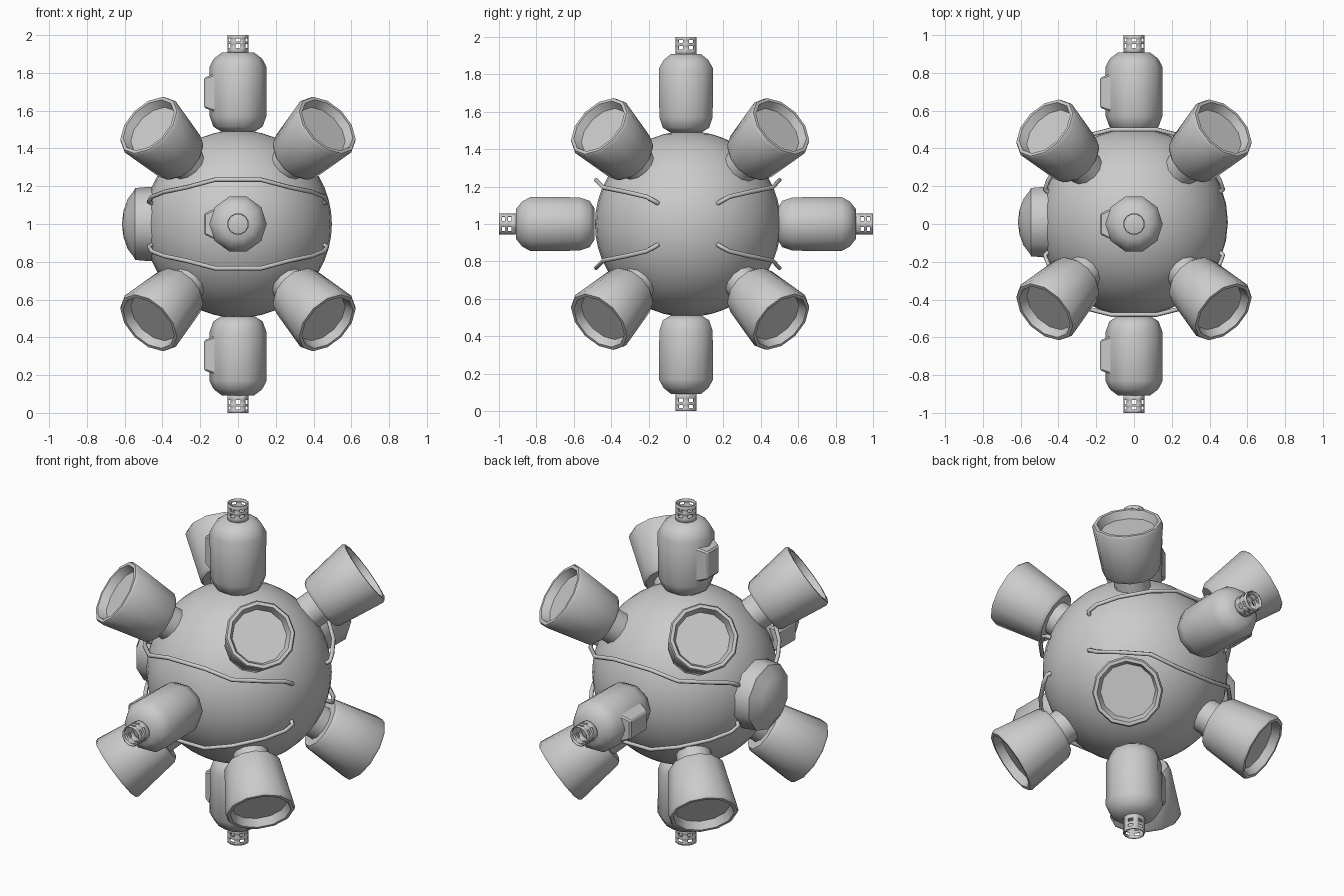
import bpy, bmesh
from math import cos, sin, tau, pi, radians
from mathutils import Matrix, Vector

cube = bpy.data.objects.get("Cube")
if cube:
    bpy.data.objects.remove(cube, do_unlink=True)

GREY = (0.6, 0.6, 0.6, 1)
metal = bpy.data.materials.new("light_grey_metal")
metal.use_nodes = True
metal.diffuse_color = GREY
metal.node_tree.nodes["Principled BSDF"].inputs["Base Color"].default_value = GREY

CENTRE = Vector((0, 0.01, 1))


def finish(name, bm, matrix, angle=42):
    """Turn a bmesh into a placed, shaded object."""
    bmesh.ops.recalc_face_normals(bm, faces=bm.faces)
    mesh = bpy.data.meshes.new(name)
    bm.to_mesh(mesh)
    bm.free()
    mesh.materials.append(metal)
    obj = bpy.data.objects.new(name, mesh)
    bpy.context.collection.objects.link(obj)
    obj.matrix_world = matrix
    bpy.ops.object.select_all(action='DESELECT')
    obj.select_set(True)
    bpy.context.view_layer.objects.active = obj
    bpy.ops.object.shade_smooth_by_angle(angle=radians(angle))
    return obj


def lathe(profile, sides, skip=None, capped=True):
    """Revolve (radius, height) points round z; skip(row, side) leaves holes."""
    bm = bmesh.new()
    rings = [[bm.verts.new((r * cos(tau * i / sides), r * sin(tau * i / sides), h))
              for i in range(sides)] for r, h in profile]
    for row, (low, high) in enumerate(zip(rings, rings[1:])):
        for i in range(sides):
            j = (i + 1) % sides
            if not (skip and skip(row, i)):
                bm.faces.new((low[i], low[j], high[j], high[i]))
    if capped:
        bm.faces.new(rings[0][::-1])
        bm.faces.new(rings[-1])
    return bm


# Spherical hull
bm = bmesh.new()
bmesh.ops.create_uvsphere(bm, u_segments=32, v_segments=24, radius=0.497)
finish("hull", bm, Matrix.Translation(CENTRE))

# Domed hatch on the right side
hatch = [(0.197, 0.40), (0.197, 0.47), (0.19, 0.545), (0.175, 0.552),
         (0.13, 0.585), (0.07, 0.606), (0.015, 0.613)]
finish("side_hatch", lathe(hatch, 10),
       Matrix.Translation(CENTRE) @ Matrix.Rotation(-pi / 2, 4, 'Y'))

# Eight thruster cups on necks, pointing to the corners
cup = [(0.097, -0.14), (0.097, 0), (0.14, 0), (0.155, 0.02), (0.191, 0.285),
       (0.183, 0.30), (0.165, 0.30), (0.148, 0.255)]
for sx in (-1, 1):
    for sy in (-1, 1):
        for sz in (-1, 1):
            place = Vector((0.30 * sx, 0.022 + 0.314 * sy, 1 + 0.35 * sz))
            turn = Vector((sx, sy, sz)).to_track_quat('Z', 'Y').to_matrix().to_4x4()
            name = "thruster_%s_%s_%s" % ("left" if sx > 0 else "right",
                                          "back" if sy > 0 else "front",
                                          "top" if sz > 0 else "bottom")
            finish(name, lathe(cup, 12), Matrix.Translation(place) @ turn)

# Four capsule probes with a side box and a slotted tip
capsule = [(0.09, 0.49), (0.13, 0.515), (0.15, 0.57), (0.152, 0.83),
           (0.128, 0.875), (0.085, 0.908)]
tip = [(0.058, h) for h in (0.90, 0.933, 0.952, 0.967, 0.983, 1.0)]
for k, side in enumerate(("top", "front", "bottom", "back")):
    frame = Matrix.Translation((0, 0, 1)) @ Matrix.Rotation(k * pi / 2, 4, 'X')
    finish("probe_body_" + side, lathe(capsule, 10), frame)
    slots = lathe(tip, 12, skip=lambda row, i: row in (1, 3) and i % 2 == 0, capped=False)
    tube = finish("probe_tip_" + side, slots, frame @ Matrix.Rotation(radians(15), 4, 'Z'))
    wall = tube.modifiers.new("wall", 'SOLIDIFY')
    wall.thickness = 0.006
    # Tapered equipment box
    bm = bmesh.new()
    bmesh.ops.create_cube(bm, size=1)
    for v in bm.verts:
        outer = v.co.x < 0
        v.co.y *= 0.11 if outer else 0.175
        v.co.z = 0.695 + v.co.z * (0.16 if outer else 0.21)
        v.co.x = -0.18 if outer else -0.11
    bmesh.ops.bevel(bm, geom=bm.edges[:], offset=0.008, segments=1, affect='EDGES')
    finish("probe_box_" + side, bm, frame, 25)

# Four handrails wrapped round the hull
half = [(0.12, 0.49, 0.235), (0.27, 0.452, 0.195), (0.39, 0.325, 0.17),
        (0.455, 0.22, 0.145), (0.472, 0.175, 0.12), (0.455, 0.16, 0.11)]
path = [(-x, y, z) for x, y, z in reversed(half)] + half
for sy in (-1, 1):
    for sz in (-1, 1):
        curve = bpy.data.curves.new("handrail_path", 'CURVE')
        curve.dimensions = '3D'
        curve.bevel_depth = 0.012
        curve.bevel_resolution = 1
        curve.use_fill_caps = True
        curve.materials.append(metal)
        spline = curve.splines.new('POLY')
        spline.points.add(len(path) - 1)
        for point, (x, y, z) in zip(spline.points, path):
            point.co = (x, y * sy, z * sz, 1)
        rail = bpy.data.objects.new("handrail_%s_%s" % (
            "back" if sy > 0 else "front", "top" if sz > 0 else "bottom"), curve)
        rail.location = CENTRE
        bpy.context.collection.objects.link(rail)
